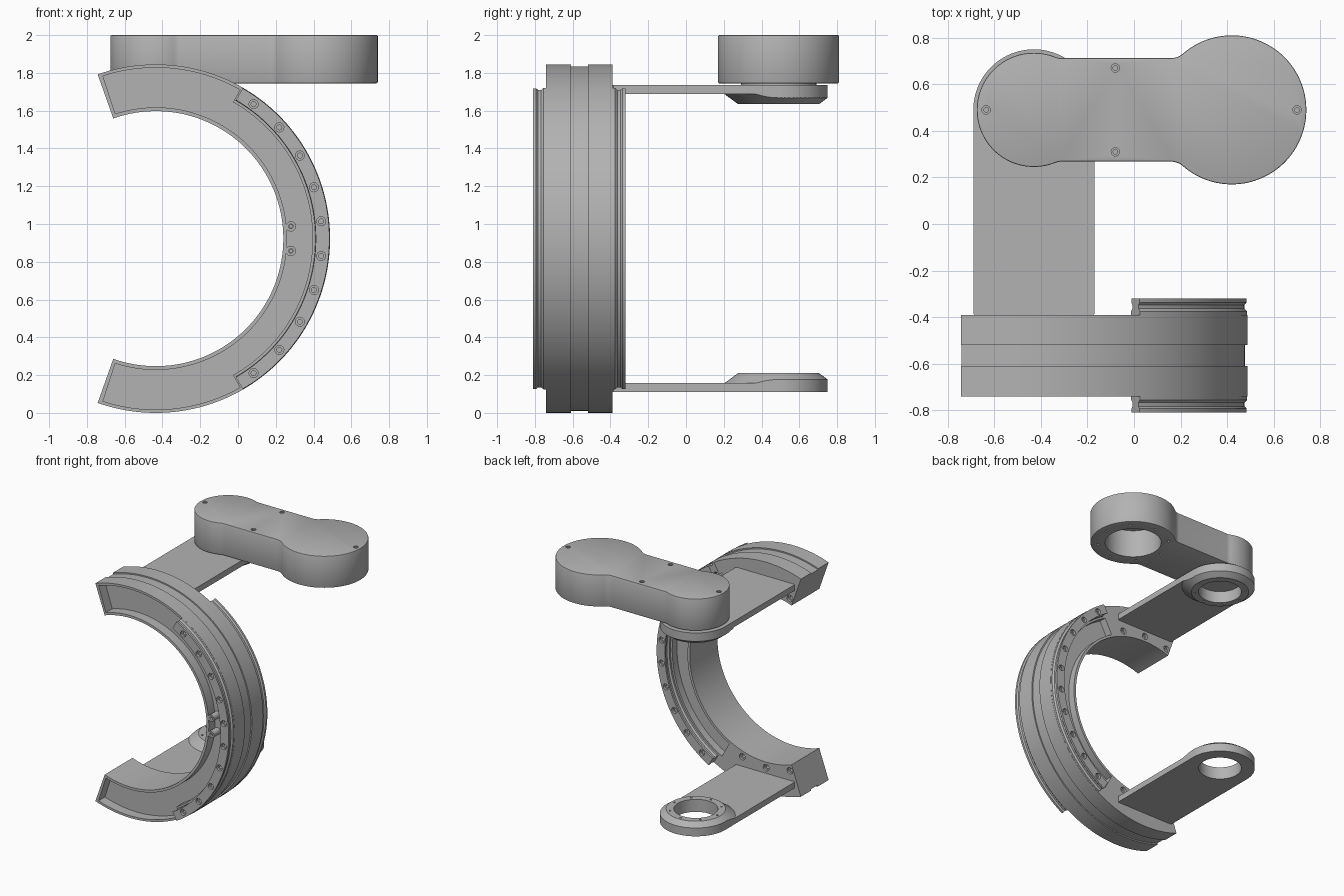
import bpy, bmesh
from math import radians, cos, sin, pi, sqrt, atan2
from mathutils import Vector

if "Cube" in bpy.data.objects:
    bpy.data.objects.remove(bpy.data.objects["Cube"])

# One plain grey for the whole machine
grey = bpy.data.materials.new("machined grey")
grey.use_nodes = True
GREY = (0.45, 0.45, 0.45, 1)
grey.diffuse_color = GREY
grey.node_tree.nodes["Principled BSDF"].inputs["Base Color"].default_value = GREY

CX, CZ, MID_Y = -0.435, 0.9225, -0.565    # ring centre
SMALL, BIG, HUB_Y = -0.43, 0.42, 0.49     # joint axes


def finish(name, bm):
    bmesh.ops.recalc_face_normals(bm, faces=bm.faces)
    mesh = bpy.data.meshes.new(name)
    bm.to_mesh(mesh)
    bm.free()
    mesh.materials.append(grey)
    ob = bpy.data.objects.new(name, mesh)
    bpy.context.collection.objects.link(ob)
    return ob


def activate(ob):
    bpy.ops.object.select_all(action='DESELECT')
    ob.select_set(True)
    bpy.context.view_layer.objects.active = ob


def combine(ob, other, operation='DIFFERENCE'):
    activate(ob)
    mod = ob.modifiers.new("combine", 'BOOLEAN')
    mod.operation, mod.object, mod.solver = operation, other, 'EXACT'
    bpy.ops.object.modifier_apply(modifier=mod.name)
    bpy.data.objects.remove(other)


def loft(bm, loops, closed_ends=True):
    rings = [[bm.verts.new(p) for p in loop] for loop in loops]
    for a, b in zip(rings, rings[1:]):
        for i in range(len(a)):
            j = (i + 1) % len(a)
            bm.faces.new((a[i], a[j], b[j], b[i]))
    if closed_ends:
        bm.faces.new(rings[0])
        bm.faces.new(rings[-1])


def on_ring(r, deg, y):
    a = radians(deg)
    return Vector((CX + r * cos(a), y, CZ + r * sin(a)))


def sector(name, profile, start, end):
    """Sweep an (r, y) profile around the ring axis."""
    n = max(12, int((end - start) / 2))
    bm = bmesh.new()
    loft(bm, [[on_ring(r, start + (end - start) * i / n, y) for r, y in profile]
              for i in range(n + 1)])
    return finish(name, bm)


def box_profile(r0, r1, y0, y1):
    return [(r0, y0), (r1, y0), (r1, y1), (r0, y1)]


def lathe(bm, profile, origin, axis, n=24):
    """Revolve (r, height) points around an axis."""
    q = Vector(axis).to_track_quat('Z', 'Y')
    loft(bm, [[q @ Vector((r * cos(2 * pi * i / n), r * sin(2 * pi * i / n), h)) + Vector(origin)
               for i in range(n)] for r, h in profile])


def turned(name, profile, origin, axis=(0, 0, 1), n=72):
    bm = bmesh.new()
    lathe(bm, profile, origin, axis, n)
    return finish(name, bm)


def drill(ob, points, axis, wide, narrow, step=0.02, depth=0.05):
    """Stepped screw holes; axis points out of the surface."""
    bm = bmesh.new()
    profile = [(wide, 0.01), (wide, -step), (narrow, -step), (narrow, -depth)]
    for p in points:
        lathe(bm, profile, p, axis, 16)
    combine(ob, finish("drill", bm))


def prism(name, outline, z0, z1):
    bm = bmesh.new()
    loft(bm, [[(x, y, z) for x, y in outline] for z in (z0, z1)])
    return finish(name, bm)


def arc(cx, cy, r, a0, a1, n):
    return [(cx + r * cos(a0 + (a1 - a0) * i / n), cy + r * sin(a0 + (a1 - a0) * i / n))
            for i in range(n + 1)]


def smooth(ob):
    activate(ob)
    bpy.ops.object.shade_smooth_by_angle(angle=radians(25))


# C-shaped ring with a shallow groove round the outside
half = [(0.675, -0.175), (0.9225, -0.175), (0.9225, -0.045), (0.9125, -0.045)]
profile = [(r, MID_Y + d) for r, d in half] + [(r, MID_Y - d) for r, d in reversed(half)]
ring = sector("c_ring", profile, -109.5, 109.5)
front, back = MID_Y - 0.175, MID_Y + 0.175
# Front tray, narrower behind the rail, and a back tray
for lo, hi, r1 in ((60.5, 108, 0.905), (-108, -60.5, 0.905), (-61, 61, 0.83)):
    combine(ring, sector("tray", box_profile(0.695, r1, front - 0.05, front + 0.08), lo, hi))
combine(ring, sector("tray", box_profile(0.695, 0.83, back - 0.06, back + 0.05), -62, 62))
drill(ring, [on_ring(0.72, s * (90 + d), back) for s in (1, -1) for d in (-17, 0, 17)],
      (0, 1, 0), 0.026, 0.014)
smooth(ring)

# Curved guide rails with waisted sides, front and back
rail_half = [(0.845, 0.17), (0.845, 0.19), (0.857, 0.202), (0.857, 0.218), (0.847, 0.228), (0.847, 0.245)]
rail_profile = rail_half + [(1.766 - r, d) for r, d in reversed(rail_half)]
for side, label in ((-1, "front"), (1, "back")):
    rail = sector(label + "_rail", [(r, MID_Y + side * d) for r, d in rail_profile], -60, 60)
    drill(rail, [on_ring(0.88, -54 + 12 * i, MID_Y + side * 0.245) for i in range(10)],
          (0, side, 0), 0.024, 0.013)
    smooth(rail)

# Pair of small screw lugs inside the front tray
for s, label in ((1, "upper"), (-1, "lower")):
    p = on_ring(0.718, s * 5.2, front)
    lug = turned(label + "_lug", [(0.027, -0.085), (0.027, 0)], p, (0, -1, 0), 24)
    drill(lug, [p], (0, -1, 0), 0.012, 0.008)
    smooth(lug)

# Upper and lower arms: flat plates with a tapered, bored hub
R = 0.26
c = 0.015
arm_outline = ([(SMALL - R, -0.4 + c), (SMALL - R + c, -0.4), (SMALL + R - c, -0.4), (SMALL + R, -0.4 + c)]
               + arc(SMALL, HUB_Y, R, 0, pi, 48))
for s, label in ((1, "upper"), (-1, "lower")):
    def level(d):
        return CZ + s * d
    arm = prism(label + "_arm", arm_outline, level(0.8125), level(0.765))
    hub = turned("hub", [(0.29, -0.79), (0.29, -0.768), (0.215, -0.7125)],
                 (SMALL, HUB_Y, CZ), (0, 0, -s))
    combine(hub, prism("trim", arm_outline, level(0.9), level(0.6)), 'INTERSECT')
    combine(arm, hub, 'UNION')
    combine(arm, turned("bore", [(0.16, level(0.6)), (0.16, level(0.9))], (SMALL, HUB_Y, 0)))
    drill(arm, [(SMALL + 0.19 * cos(k * pi / 4), HUB_Y + 0.19 * sin(k * pi / 4), level(0.7125))
                for k in range(8)], (0, 0, -s), 0.008, 0.006)
    smooth(arm)

# Dumbbell-shaped drive housing: two drums joined by a filleted waist
WAIST, FILLET = 0.222, 0.08


def drum(cx, r, toward):
    """Fillet centre x and touch angle where the waist meets a drum."""
    dy = WAIST + FILLET
    dx = toward * sqrt((r + FILLET) ** 2 - dy ** 2)
    return cx + dx, atan2(dy, dx)


fb, tb = drum(BIG, 0.32, -1)
fs, ts = drum(SMALL, 0.245, 1)
fy = WAIST + FILLET
top = (arc(BIG, 0, 0.32, 0, tb, 36) + arc(fb, fy, FILLET, tb - pi, -pi / 2, 8)[1:]
       + arc(fs, fy, FILLET, -pi / 2, ts - pi, 6) + arc(SMALL, 0, 0.245, ts, pi, 32)[1:])
outline = [(x, HUB_Y + y) for x, y in top] + [(x, HUB_Y - y) for x, y in reversed(top[1:-1])]
housing = prism("drive_housing", outline, 1.745, 2.0)
activate(housing)
bevel = housing.modifiers.new("edge", 'BEVEL')
bevel.width, bevel.segments, bevel.angle_limit = 0.006, 2, radians(60)
bpy.ops.object.modifier_apply(modifier=bevel.name)
combine(housing, turned("big_bore", [(0.21, 1.7), (0.21, 1.97)], (BIG, HUB_Y, 0)))
combine(housing, turned("small_bore", [(0.12, 1.7), (0.12, 1.97)], (SMALL, HUB_Y, 0)))
drill(housing, [(-0.635, HUB_Y, 2), (0.7, HUB_Y, 2), (-0.08, HUB_Y + 0.18, 2), (-0.08, HUB_Y - 0.18, 2)],
      (0, 0, 1), 0.018, 0.01, 0.008, 0.025)
drill(housing, [(BIG + 0.265 * cos(k * pi / 4), HUB_Y + 0.265 * sin(k * pi / 4), 1.745)
                for k in range(8)], (0, 0, -1), 0.009, 0.006)
smooth(housing)

# Thin spacer between the upper hub and the housing
smooth(turned("hub_spacer", [(0.2, 1.73), (0.2, 1.75), (0.165, 1.75), (0.165, 1.73), (0.2, 1.73)],
              (SMALL, HUB_Y, 0)))
